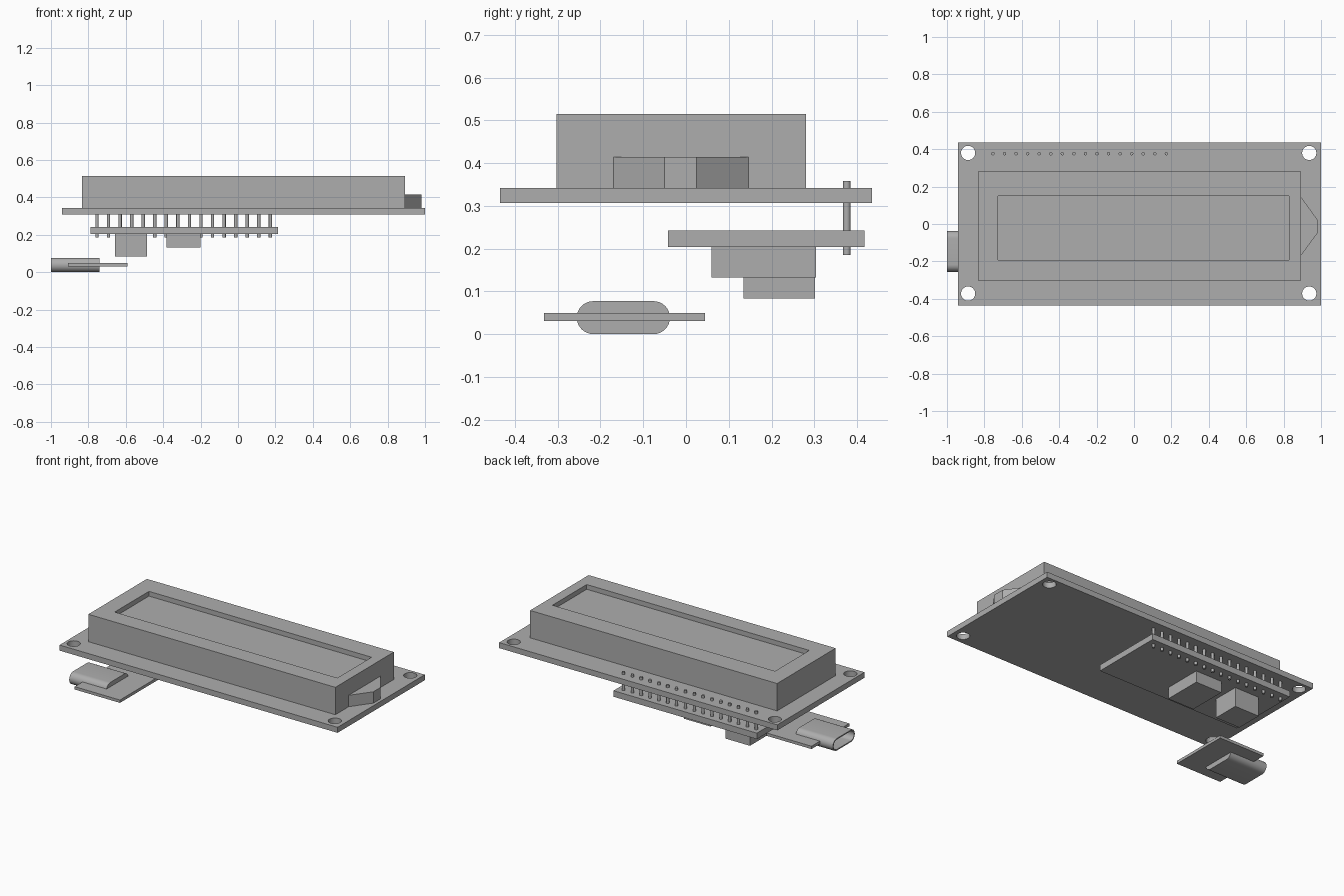
import bpy
import bmesh
from math import cos, sin, pi, radians

old = bpy.data.objects.get("Cube")
if old:
    bpy.data.objects.remove(old, do_unlink=True)

grey = bpy.data.materials.new("plain grey")
grey.use_nodes = True
grey.diffuse_color = (0.42, 0.42, 0.42, 1)
grey.node_tree.nodes["Principled BSDF"].inputs["Base Color"].default_value = (0.42, 0.42, 0.42, 1)


def rect(x0, x1, y0, y1):
    return [(x0, y0), (x1, y0), (x1, y1), (x0, y1)]


def circle(x, y, r, n=32):
    return [(x + r * cos(2 * pi * i / n), y + r * sin(2 * pi * i / n)) for i in range(n)]


def stadium(x0, x1, y, r, n=16):
    """Slot outline with round ends between two end centres."""
    right = [(x1 + r * cos(a), y + r * sin(a)) for a in (pi * i / n - pi / 2 for i in range(n + 1))]
    left = [(x0 + r * cos(a), y + r * sin(a)) for a in (pi * i / n + pi / 2 for i in range(n + 1))]
    return right + left


def plate(name, outlines, low, high, along_x=False, smooth=False):
    """Extrude an outline with optional holes, along z or along x."""
    curve = bpy.data.curves.new(name, "CURVE")
    curve.dimensions = "2D"
    curve.fill_mode = "BOTH"
    curve.extrude = (high - low) / 2
    for points in outlines:
        spline = curve.splines.new("POLY")
        spline.points.add(len(points) - 1)
        for p, (x, y) in zip(spline.points, points):
            p.co = (x, y, 0, 1)
        spline.use_cyclic_u = True
    obj = bpy.data.objects.new(name, curve)
    bpy.context.collection.objects.link(obj)
    middle = (low + high) / 2
    if along_x:
        obj.rotation_euler = (radians(90), 0, radians(90))
        obj.location.x = middle
    else:
        obj.location.z = middle
    bpy.ops.object.select_all(action="DESELECT")
    obj.select_set(True)
    bpy.context.view_layer.objects.active = obj
    bpy.ops.object.convert(target="MESH")
    obj = bpy.context.object
    # Weld the caps to the sides
    bm = bmesh.new()
    bm.from_mesh(obj.data)
    bmesh.ops.remove_doubles(bm, verts=bm.verts, dist=0.0001)
    bmesh.ops.recalc_face_normals(bm, faces=bm.faces)
    bm.to_mesh(obj.data)
    bm.free()
    obj.data.materials.clear()
    obj.data.materials.append(grey)
    if smooth:
        bpy.ops.object.shade_smooth_by_angle(angle=radians(30))
    else:
        bpy.ops.object.shade_flat()
    return obj


# Main board with four screw holes
holes = [circle(x, y, 0.038) for x in (-0.887, 0.937) for y in (-0.372, 0.38)]
plate("main_board", [rect(-0.942, 1, -0.435, 0.435)] + holes, 0.307, 0.342, smooth=True)

# Display housing with a sunken screen
window = rect(-0.727, 0.828, -0.192, 0.15)
plate("display_frame", [rect(-0.833, 0.892, -0.303, 0.281), window], 0.342, 0.515)
plate("screen", [window], 0.342, 0.485)
plate("backlight_tab", [[(0.892, -0.17), (0.98, -0.05), (0.98, 0.024), (0.892, 0.146)]], 0.342, 0.414)

# Row of header pins
for i in range(16):
    plate(f"header_pin_{i + 1}", [circle(-0.754 + i * 0.0618, 0.376, 0.009, 16)], 0.185, 0.358, smooth=True)

# Adapter board with its two components underneath
plate("adapter_board", [rect(-0.788, 0.214, -0.042, 0.418)], 0.204, 0.242)
plate("trimmer_block", [rect(-0.658, -0.487, 0.134, 0.302)], 0.083, 0.204)
plate("chip_block", [rect(-0.383, -0.2, 0.06, 0.304)], 0.132, 0.204)

# Power socket: small board, hollow shell and closed rear
plate("socket_board", [rect(-0.908, -0.592, -0.332, 0.045)], 0.031, 0.049)
outer = stadium(-0.217, -0.076, 0.0385, 0.0385)
inner = stadium(-0.217, -0.076, 0.0385, 0.031)
plate("socket_shell", [outer, inner], -1, -0.74, along_x=True, smooth=True)
plate("socket_rear", [inner], -0.76, -0.74, along_x=True, smooth=True)
